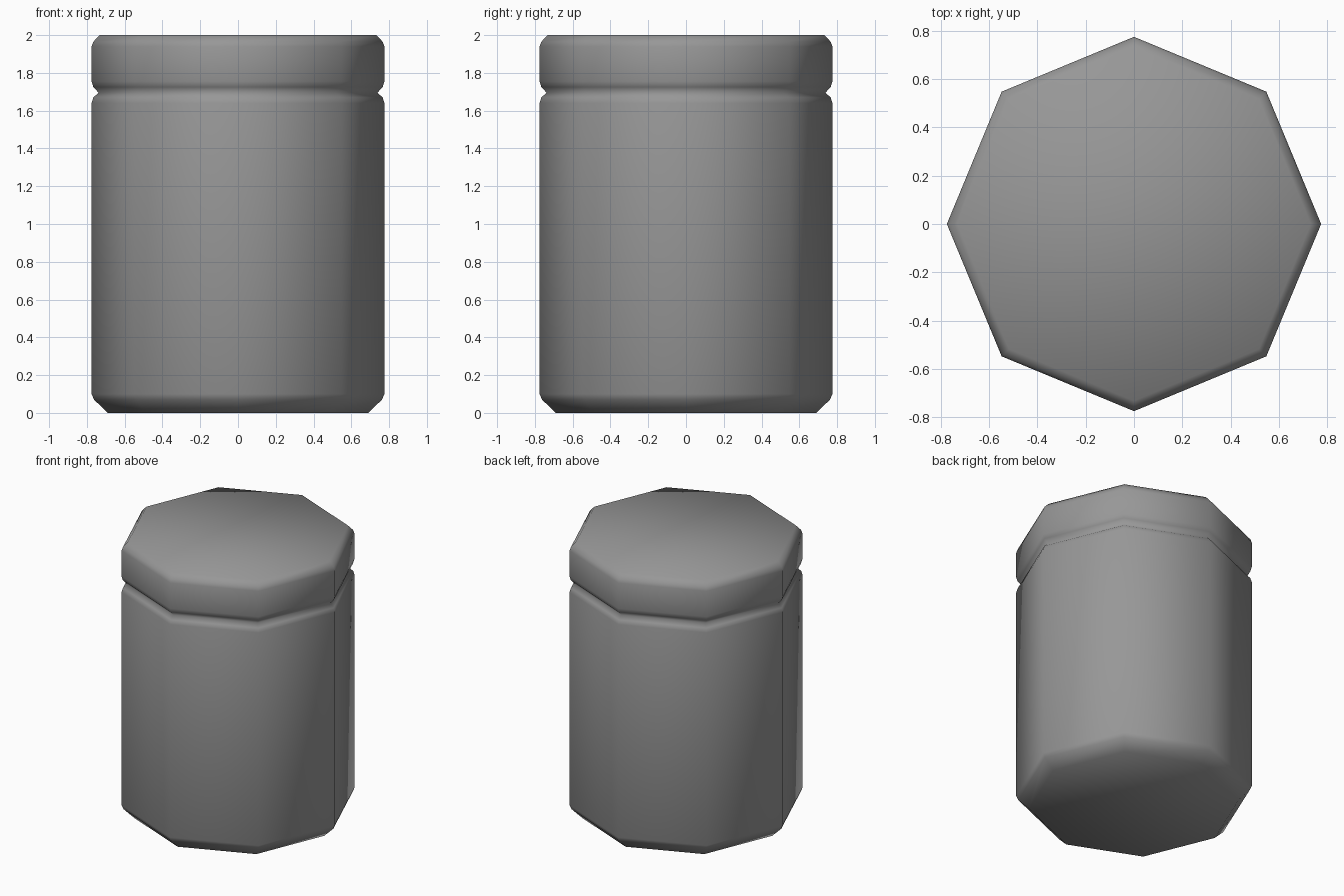
import bpy, bmesh, math

if "Cube" in bpy.data.objects:
    bpy.data.objects.remove(bpy.data.objects["Cube"])

SIDES = 8


def lathe(name, profile):
    """Sweep an (r, z) profile round the z axis, smooth shaded, capped at both ends."""
    bm = bmesh.new()
    rings = []
    for r, z in profile:
        rings.append([bm.verts.new((r * math.cos(2 * math.pi * i / SIDES),
                                    r * math.sin(2 * math.pi * i / SIDES), z))
                      for i in range(SIDES)])
    for a, b in zip(rings, rings[1:]):
        for i in range(SIDES):
            j = (i + 1) % SIDES
            bm.faces.new((a[i], a[j], b[j], b[i]))
    bm.faces.new(rings[0][::-1])
    bm.faces.new(rings[-1])
    for f in bm.faces:
        f.smooth = True
    mesh = bpy.data.meshes.new(name)
    bm.to_mesh(mesh)
    bm.free()
    obj = bpy.data.objects.new(name, mesh)
    bpy.context.collection.objects.link(obj)
    return obj


# Body: chamfered foot, straight wall, rounded shoulder into the groove
body = [(0.69, 0), (0.762, 0.07), (0.775, 0.10),
        (0.775, 1.64), (0.766, 1.67), (0.738, 1.695)]

# Lid: rises out of the groove, rounded lower edge, chamfered top
lid = [(0.766, 1.725), (0.775, 1.755),
       (0.775, 1.94), (0.766, 1.965), (0.732, 2.0)]

# One continuous smooth surface, with the groove shared by body and lid
jar = lathe("lidded_jar", body + lid)

# Dark grey finish
grey = bpy.data.materials.new("dark_grey")
grey.diffuse_color = (0.31, 0.31, 0.31, 1)
grey.use_nodes = True
grey.node_tree.nodes["Principled BSDF"].inputs["Base Color"].default_value = grey.diffuse_color
jar.data.materials.append(grey)
